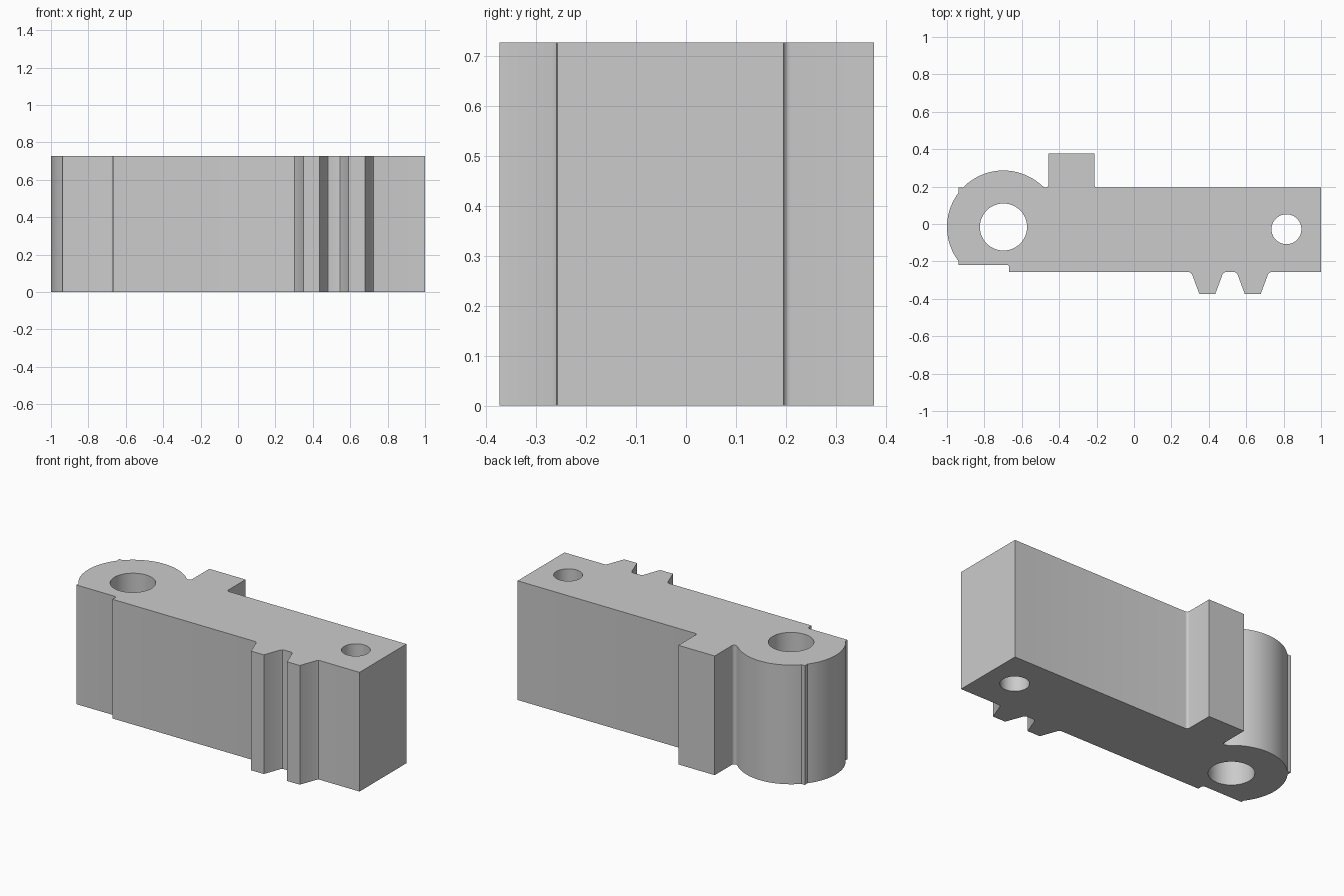
import bpy, bmesh, math

if "Cube" in bpy.data.objects:
    bpy.data.objects.remove(bpy.data.objects["Cube"])

HEIGHT = 0.727
CX, CY, R = -0.698, -0.016, 0.302   # boss centre and radius


def arc(cx, cy, r, a0, a1, n):
    """Points on an arc, angles in degrees, both ends included."""
    return [(cx + r * math.cos(math.radians(a0 + (a1 - a0) * i / n)),
             cy + r * math.sin(math.radians(a0 + (a1 - a0) * i / n)))
            for i in range(n + 1)]


def tooth(x):
    """Trapezoid tooth on the front edge with eased roots, centred on x."""
    half = [(-0.100, -0.257), (-0.090, -0.259), (-0.082, -0.268), (-0.043, -0.373)]
    return [(x + dx, y) for dx, y in half] + [(x - dx, y) for dx, y in reversed(half)]


# Outline, counter-clockwise from the front right corner
outline = [(1.0, -0.257), (1.0, 0.195)]
# back lug with a small fillet at each root
outline += arc(-0.198, 0.209, 0.014, 270, 180, 4)
outline += [(-0.212, 0.376), (-0.457, 0.376)]
outline += arc(-0.473, 0.211, 0.016, 0, -130, 6)
# round boss with its corner remnants
outline += arc(CX, CY, R, 47, 136, 24)
outline += [(-0.938, 0.195)]
outline += arc(CX, CY, R, 142.6, 217.4, 20)
# stepped front edge
outline += [(-0.938, -0.218)]
outline += arc(-0.682, -0.232, 0.014, 90, 0, 4)
outline += [(-0.668, -0.257)]
outline += tooth(0.392) + tooth(0.635)

# Pivot hole and pin hole
pivot_hole = arc(CX, CY, 0.126, 0, 360, 48)[:-1]
pin_hole = arc(0.815, -0.028, 0.08, 0, 360, 40)[:-1]

# Filled flat curve with the holes, extruded to full height
curve = bpy.data.curves.new("lever_block", 'CURVE')
curve.dimensions = '2D'
curve.fill_mode = 'BOTH'
curve.extrude = HEIGHT / 2
for loop in (outline, pivot_hole, pin_hole):
    spline = curve.splines.new('POLY')
    spline.points.add(len(loop) - 1)
    for p, (x, y) in zip(spline.points, loop):
        p.co = (x, y, 0, 1)
    spline.use_cyclic_u = True

block = bpy.data.objects.new("lever_block", curve)
bpy.context.collection.objects.link(block)
bpy.context.view_layer.objects.active = block
block.select_set(True)
bpy.ops.object.convert(target='MESH')
block = bpy.context.view_layer.objects.active

# Weld caps to the walls and stand the block on the ground
bm = bmesh.new()
bm.from_mesh(block.data)
bmesh.ops.remove_doubles(bm, verts=bm.verts, dist=0.0005)
bmesh.ops.translate(bm, verts=bm.verts, vec=(0, 0, HEIGHT / 2))
bmesh.ops.recalc_face_normals(bm, faces=bm.faces)
bm.to_mesh(block.data)
bm.free()

# Plain grey finish
grey = bpy.data.materials.new("plain_grey")
grey.diffuse_color = (0.6, 0.6, 0.6, 1)
grey.use_nodes = True
grey.node_tree.nodes["Principled BSDF"].inputs["Base Color"].default_value = grey.diffuse_color
block.data.materials.clear()
block.data.materials.append(grey)
bpy.ops.object.shade_smooth_by_angle(angle=math.radians(25))
